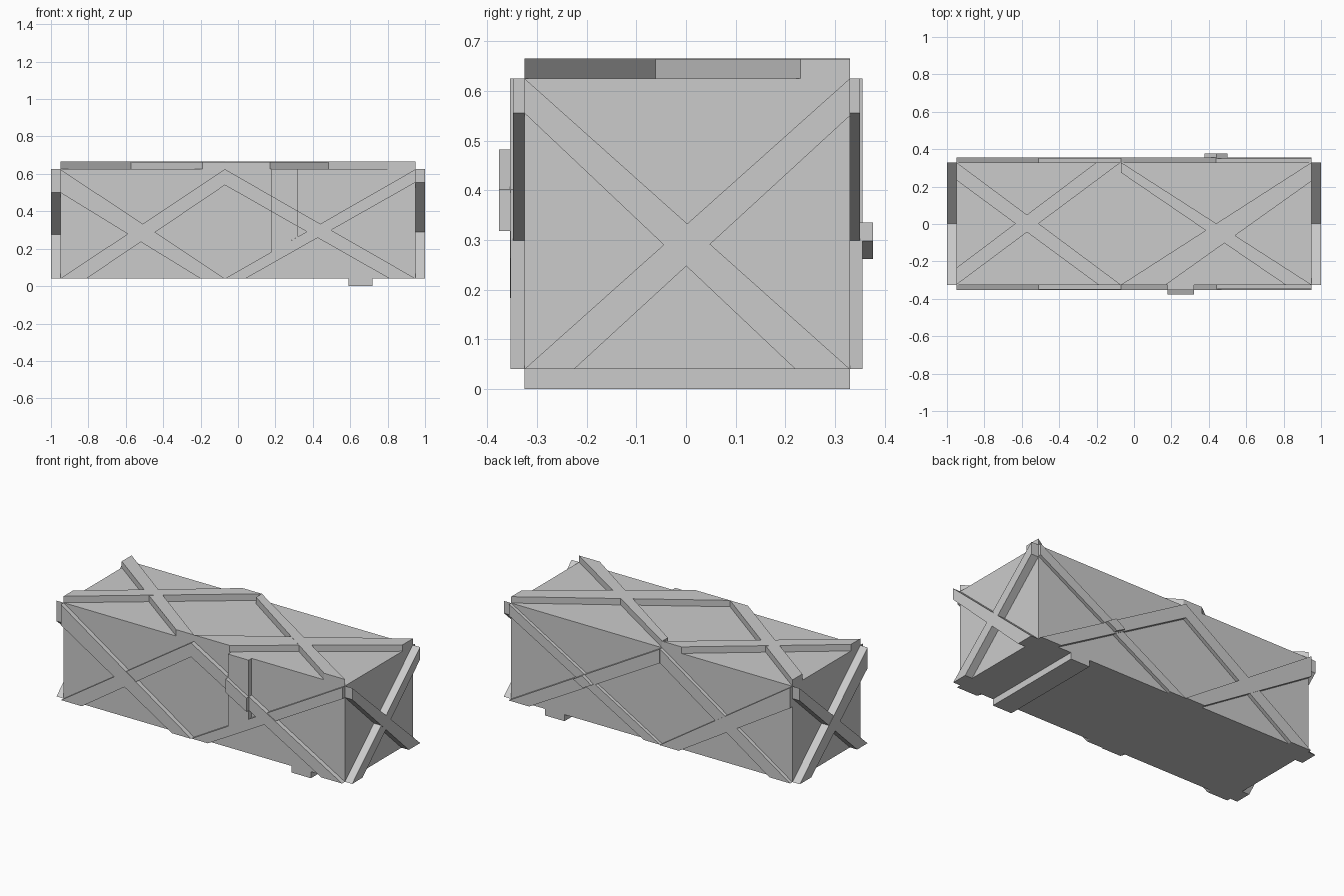
import bpy, bmesh
from mathutils import Vector

if "Cube" in bpy.data.objects:
    bpy.data.objects.remove(bpy.data.objects["Cube"])

X, XM = 0.95, -0.07          # crate half length, bay divider
Y0, Y1, Z0, Z1 = -0.325, 0.33, 0.04, 0.625


def slab(name, pts, axis, a, b):
    """Extrude a 2D outline along an axis from a to b."""
    def to3d(p, d):
        v = list(p)
        v.insert(axis, d)
        return Vector(v)
    bm = bmesh.new()
    lo = [bm.verts.new(to3d(p, a)) for p in pts]
    hi = [bm.verts.new(to3d(p, b)) for p in pts]
    bm.faces.new(lo)
    bm.faces.new(hi)
    n = len(pts)
    for i in range(n):
        bm.faces.new((lo[i], lo[(i + 1) % n], hi[(i + 1) % n], hi[i]))
    bmesh.ops.recalc_face_normals(bm, faces=bm.faces)
    me = bpy.data.meshes.new(name)
    bm.to_mesh(me)
    bm.free()
    ob = bpy.data.objects.new(name, me)
    bpy.context.collection.objects.link(ob)
    return ob


def rect(u0, u1, v0, v1):
    return [(u0, v0), (u1, v0), (u1, v1), (u0, v1)]


# crate body
slab("crate_body", rect(-X, X, Y0, Y1), 2, Z0, Z1)

# diagonal braces on the front and back: falling and rising in each bay
fall_l = [(-X, Z1), (XM, Z0), (-0.20, Z0), (-X, 0.50)]
rise_l = [(-X, Z0), (-0.81, Z0), (XM, 0.54), (XM, Z1)]
fall_r = [(XM, Z1), (X, Z0), (0.81, Z0), (XM, 0.54)]
rise_r = [(XM, Z0), (0.04, Z0), (X, 0.555), (X, Z1)]
depths = (0.028, 0.025, 0.028, 0.023)
for i, (pts, d) in enumerate(zip((fall_l, rise_l, fall_r, rise_r), depths)):
    slab(f"front_brace_{i}", pts, 1, Y0, Y0 - d)
    slab(f"back_brace_{i}", pts, 1, Y1, Y1 + d - 0.003)

# front upright plank, stepping up where it lies over the falling brace
slab("front_upright", [(0.18, Z1), (0.18, 0.183), (0.32, 0.264), (0.32, Z1)],
     1, Y0, Y0 - 0.029)
slab("front_upright_step", [(0.18, 0.482), (0.18, 0.398), (0.32, 0.318), (0.32, 0.401)],
     1, Y0, -0.376)

# raised crossing on the back
slab("back_crossing", [(0.44, 0.335), (0.376, 0.293), (0.435, 0.262), (0.50, 0.298)],
     1, Y1, 0.376)

# top braces
tops = [
    [(-X, Y0), (XM, Y1), (-0.20, Y1), (-X, -0.235)],
    [(-X, Y1), (-X, 0.235), (-0.19, Y0), (XM, Y0)],
    [(XM, Y1), (XM, 0.275), (0.81, Y0), (X, Y0)],
    [(XM, Y0), (0.17, Y0), (X, 0.23), (X, Y1)],
]
for i, pts in enumerate(tops):
    slab(f"top_brace_{i}", pts, 2, Z1, 0.665 - 0.001 * (i % 2))

# end braces
for name, s, low in (("left", -1, 0.50), ("right", 1, 0.555)):
    slab(f"{name}_end_brace_a", [(Y0, Z1), (Y1, Z0), (0.22, Z0), (Y0, low)],
         0, s * X, s * 1.0)
    slab(f"{name}_end_brace_b", [(Y0, Z0), (-0.225, Z0), (Y1, 0.55), (Y1, Z1)],
         0, s * X, s * 0.999)

# bottom cross plank
slab("bottom_plank", rect(0.59, 0.72, Y0, Y1), 2, 0.0, Z0)
